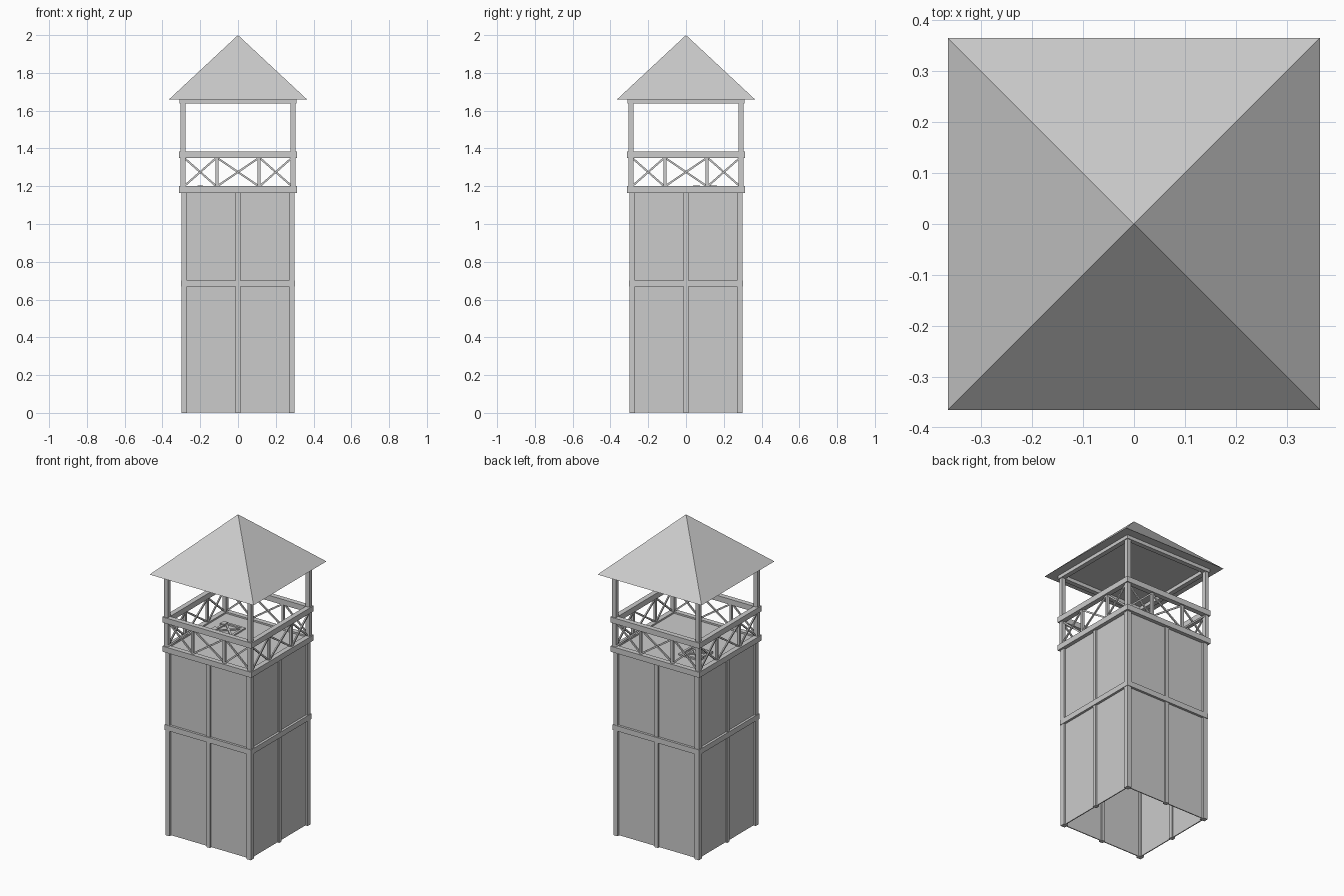
import bpy
from math import atan2, hypot, pi
from mathutils import Matrix, Vector

if "Cube" in bpy.data.objects:
    bpy.data.objects.remove(bpy.data.objects["Cube"])


class Part:
    """Collects boxes into one named mesh object."""
    def __init__(self, name):
        self.name, self.v, self.f = name, [], []

    def box(self, lo, hi, m=Matrix()):
        b = len(self.v)
        self.v += [m @ Vector((x, y, z)) for z in (lo[2], hi[2])
                   for y in (lo[1], hi[1]) for x in (lo[0], hi[0])]
        for q in ((0, 2, 3, 1), (4, 5, 7, 6), (0, 1, 5, 4),
                  (1, 3, 7, 5), (3, 2, 6, 7), (2, 0, 4, 6)):
            self.f.append([b + i for i in q])

    def four(self, lo, hi, m=Matrix()):
        # Repeat a front-side box on all four sides
        for k in range(4):
            self.box(lo, hi, Matrix.Rotation(k * pi / 2, 4, 'Z') @ m)

    def ring(self, out, w, z0, z1):
        self.four((-out, -out, z0), (out - w, -out + w, z1))

    def done(self):
        me = bpy.data.meshes.new(self.name)
        me.from_pydata(self.v, [], self.f)
        ob = bpy.data.objects.new(self.name, me)
        bpy.context.collection.objects.link(ob)


def brace(x0, z0, x1, z1, y):
    # Matrix placing an x-aligned bar between two points of a vertical plane
    return (Matrix.Translation(((x0 + x1) / 2, y, (z0 + z1) / 2))
            @ Matrix.Rotation(-atan2(z1 - z0, x1 - x0), 4, 'Y'))


# Wall panels, open at the bottom
p = Part("wall_panels")
p.four((-0.285, -0.288, 0.003), (0.285, -0.282, 1.17))
p.done()

# Corner and middle posts of the shaft
p = Part("shaft_posts")
p.four((-0.30, -0.30, 0), (-0.27, -0.27, 1.17))
p.four((-0.0125, -0.298, 0), (0.0125, -0.273, 1.17))
p.done()

# Belt beam halfway up
p = Part("belt_beams")
p.ring(0.303, 0.034, 0.668, 0.702)
p.done()

# Platform beams and floor
p = Part("platform_beams")
p.ring(0.312, 0.032, 1.165, 1.20)
p.done()
p = Part("platform_floor")
p.box((-0.29, -0.29, 1.172), (0.29, 0.29, 1.19))
p.done()

# Floor hatch with frame, cross and hinges
p = Part("floor_hatch")
at = Matrix.Translation((-0.135, 0.10, 1.19))
for k in range(4):
    p.box((-0.07, -0.07, 0), (0.055, -0.055, 0.009),
          at @ Matrix.Rotation(k * pi / 2, 4, 'Z'))
for s in (1, -1):
    p.box((-0.08, -0.006, 0), (0.08, 0.006, 0.007),
          at @ Matrix.Rotation(s * pi / 4, 4, 'Z'))
    p.box((-0.08, s * 0.045 - 0.018, 0), (-0.05, s * 0.045 + 0.018, 0.014), at)
p.done()

# Upper corner posts
p = Part("upper_posts")
p.four((-0.305, -0.305, 1.19), (-0.279, -0.279, 1.65))
p.done()

# Handrail and railing uprights
p = Part("handrail")
p.ring(0.312, 0.032, 1.35, 1.385)
p.done()
p = Part("railing_uprights")
for x in (-0.112, 0.112):
    p.four((x - 0.008, -0.302, 1.195), (x + 0.008, -0.286, 1.355))
p.done()

# Crossed braces, three bays per side
p = Part("railing_braces")
for a, b in ((-0.285, -0.115), (-0.11, 0.11), (0.115, 0.285)):
    for s, (z0, z1) in enumerate(((1.2, 1.35), (1.35, 1.2))):
        h = hypot(b - a, z1 - z0) / 2
        p.four((-h, -0.004, -0.005), (h, 0.004, 0.005),
               brace(a, z0, b, z1, -0.298 + 0.008 * s))
p.done()

# Roof plate and pyramid roof
p = Part("roof_plate")
p.ring(0.31, 0.03, 1.638, 1.662)
p.done()
r = Part("roof")
e = 0.365
r.v = [(-e, -e, 1.66), (e, -e, 1.66), (e, e, 1.66), (-e, e, 1.66), (0, 0, 2)]
r.f = [(0, 1, 4), (1, 2, 4), (2, 3, 4), (3, 0, 4), (3, 2, 1, 0)]
r.done()
